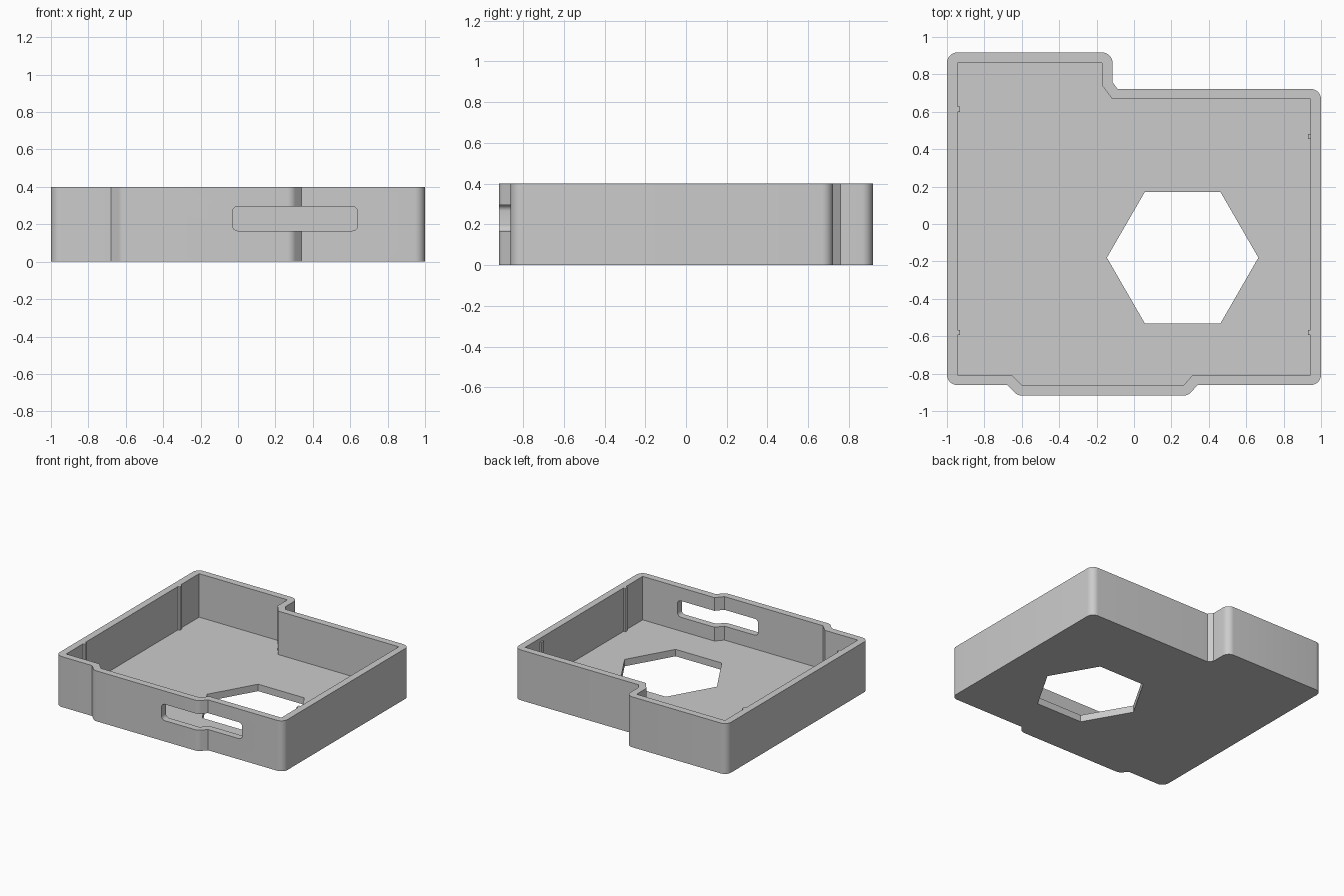
import bpy, bmesh, math
from mathutils import Vector

if "Cube" in bpy.data.objects:
    bpy.data.objects.remove(bpy.data.objects["Cube"], do_unlink=True)

HEIGHT, FLOOR, WALL = 0.4, 0.055, 0.055

grey = bpy.data.materials.new("light grey plastic")
grey.use_nodes = True
grey.diffuse_color = (0.6, 0.6, 0.6, 1)
grey.node_tree.nodes["Principled BSDF"].inputs["Base Color"].default_value = (0.6, 0.6, 0.6, 1)


def prism(name, points, direction):
    """Extrude a closed 3D outline into a solid."""
    bm = bmesh.new()
    face = bm.faces.new([bm.verts.new(p) for p in points])
    grown = bmesh.ops.extrude_face_region(bm, geom=[face])["geom"]
    bmesh.ops.translate(bm, vec=direction,
                        verts=[v for v in grown if isinstance(v, bmesh.types.BMVert)])
    bmesh.ops.recalc_face_normals(bm, faces=bm.faces)
    mesh = bpy.data.meshes.new(name)
    bm.to_mesh(mesh)
    bm.free()
    obj = bpy.data.objects.new(name, mesh)
    bpy.context.collection.objects.link(obj)
    mesh.materials.append(grey)
    return obj


def select(obj):
    bpy.ops.object.select_all(action='DESELECT')
    obj.select_set(True)
    bpy.context.view_layer.objects.active = obj


def cut(obj, cutter):
    mod = obj.modifiers.new("cut", 'BOOLEAN')
    mod.operation, mod.solver, mod.object = 'DIFFERENCE', 'EXACT', cutter
    select(obj)
    bpy.ops.object.modifier_apply(modifier=mod.name)
    bpy.data.objects.remove(cutter, do_unlink=True)


def offset(points, dist, steps=8):
    """Offset a clockwise outline outwards: round convex corners, sharp inner ones."""
    out = []
    for i, p in enumerate(points):
        a = (p - points[i - 1]).normalized()
        b = (points[(i + 1) % len(points)] - p).normalized()
        n1, n2 = Vector((-a.y, a.x)), Vector((-b.y, b.x))
        if a.cross(b) < 0:
            out += [p + dist * n1.slerp(n2, k / steps) for k in range(steps + 1)]
        else:
            out.append(p + dist * (n1 + n2) / (1 + n1.dot(n2)))
    return out


def at_z(points, z):
    return [(p.x, p.y, z) for p in points]


# Cavity outline, clockwise from the back corner
cavity = [Vector(p) for p in (
    (-.945, .862), (-.17, .862), (-.17, .74), (-.115, .667), (.945, .667),
    (.945, -.806), (.315, -.806), (.265, -.862), (-.6, -.862), (-.655, -.806), (-.945, -.806))]

# Tray: rounded outer shell, hollowed from above
tray = prism("tray", at_z(offset(cavity, WALL), 0), (0, 0, HEIGHT))
cut(tray, prism("cavity_cutter", at_z(cavity, FLOOR), (0, 0, 1)))

# Hexagonal opening in the floor
hexagon = [Vector((.26 + .405 * math.cos(k * math.pi / 3), -.18 + .405 * math.sin(k * math.pi / 3)))
           for k in range(6)]
cut(tray, prism("hexagon_cutter", at_z(hexagon, -.1), (0, 0, .3)))

# Rounded slot through the front wall
slot_core = [Vector(p) for p in ((.0, .265), (.61, .265), (.61, .195), (.0, .195))]
slot = [(p.x, -1, p.y) for p in offset(slot_core, .03, 6)]
cut(tray, prism("slot_cutter", slot, (0, .3, 0)))

select(tray)
bpy.ops.object.shade_smooth_by_angle(angle=math.radians(30))


# Thin vertical ribs on the side walls
def rib(name, side, y, top):
    xs = (side * .93, side * .96)
    corners = [Vector((xs[0], y - .014)), Vector((xs[1], y - .014)),
               Vector((xs[1], y + .014)), Vector((xs[0], y + .014))]
    prism(name, at_z(corners, FLOOR - .01), (0, 0, top - FLOOR + .01))


rib("right_back_rib", -1, .613, HEIGHT)
rib("right_front_rib", -1, -.58, HEIGHT)
rib("left_front_rib", 1, -.58, HEIGHT)
rib("left_back_rib", 1, .468, HEIGHT - .03)
